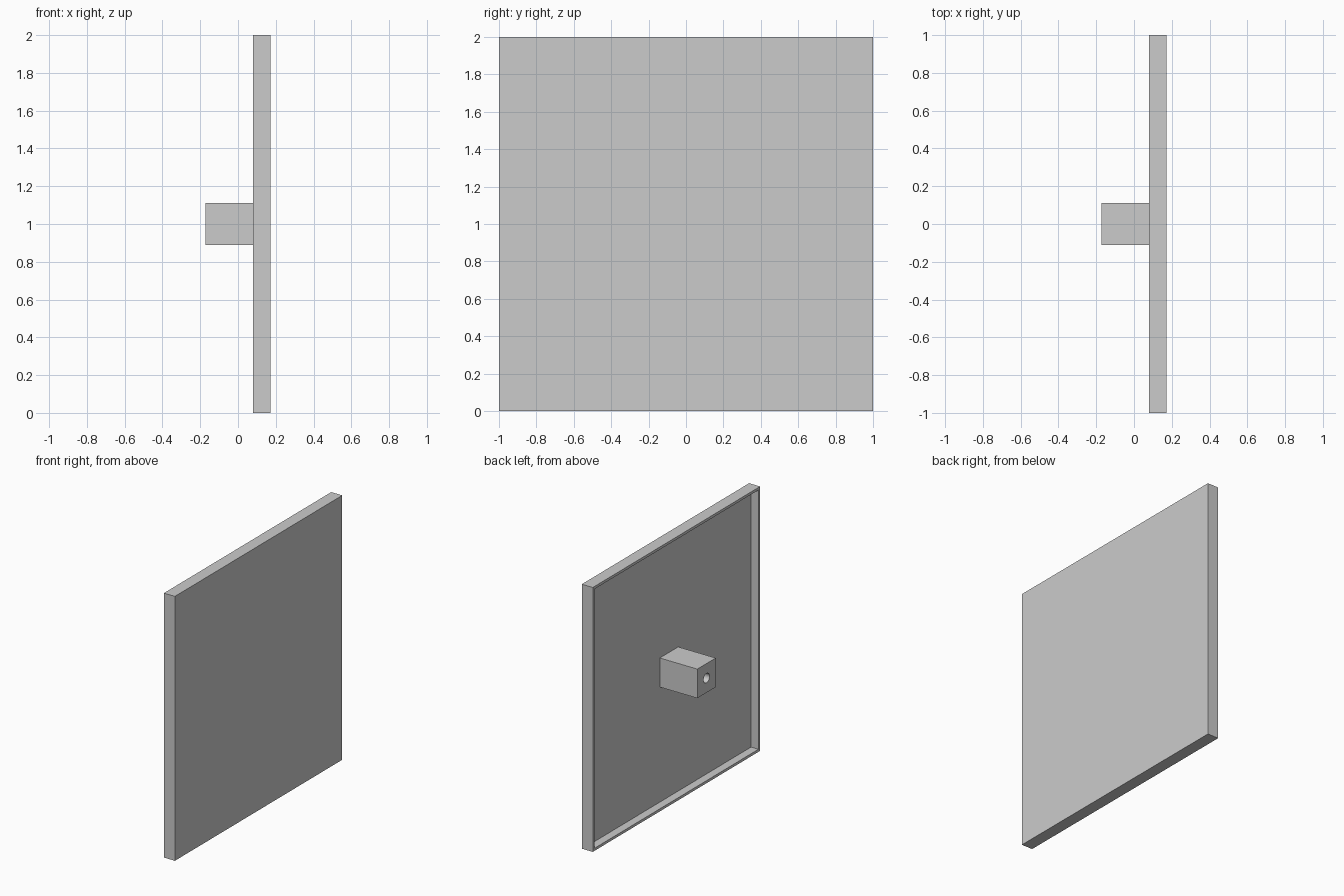
import bpy
import bmesh
from math import radians
from mathutils import Matrix, Vector

default = bpy.data.objects.get("Cube")
if default:
    bpy.data.objects.remove(default, do_unlink=True)

HALF_X = 0.172      # half of the total depth
RIM_X = 0.08        # open edge of the tray
PANEL_X = 0.142     # inner face of the panel
RIM = 0.028         # rim wall thickness
BLOCK = 0.22        # boss width and height
HOLE_RADIUS = 0.035
HOLE_DEPTH = 0.25

grey = bpy.data.materials.new("light_grey")
grey.use_nodes = True
colour = (0.6, 0.6, 0.6, 1)
grey.diffuse_color = colour
grey.node_tree.nodes["Principled BSDF"].inputs["Base Color"].default_value = colour


def add_object(name, bm):
    mesh = bpy.data.meshes.new(name)
    bm.to_mesh(mesh)
    bm.free()
    mesh.materials.append(grey)
    obj = bpy.data.objects.new(name, mesh)
    bpy.context.collection.objects.link(obj)
    return obj


def box(x_min, x_max, width):
    """Square box centred on y = 0, z = 1."""
    bm = bmesh.new()
    place = Matrix.Translation(((x_min + x_max) / 2, 0, 1))
    size = Matrix.Diagonal((x_max - x_min, width, width, 1))
    bmesh.ops.create_cube(bm, size=1, matrix=place @ size)
    return bm


# Square panel with a shallow recess behind its rim
bm = box(RIM_X, HALF_X, 2)
open_face = min(bm.faces, key=lambda f: f.calc_center_median().x)
bmesh.ops.inset_region(bm, faces=[open_face], thickness=RIM)
floor = bmesh.ops.extrude_discrete_faces(bm, faces=[open_face])["faces"][0]
bmesh.ops.translate(bm, verts=floor.verts, vec=Vector((PANEL_X - RIM_X, 0, 0)))
bmesh.ops.recalc_face_normals(bm, faces=bm.faces)
add_object("rimmed_panel", bm)

# Mounting boss in the middle of the recess
boss = add_object("mounting_boss", box(-HALF_X, PANEL_X, BLOCK))

# Blind hole drilled into the end of the boss
bm = bmesh.new()
drill_place = Matrix.Translation((-HALF_X, 0, 1)) @ Matrix.Rotation(radians(90), 4, "Y")
bmesh.ops.create_cone(bm, cap_ends=True, segments=32, radius1=HOLE_RADIUS,
                      radius2=HOLE_RADIUS, depth=2 * HOLE_DEPTH, matrix=drill_place)
drill = add_object("hole_cutter", bm)
drill.hide_render = True

cut = boss.modifiers.new("hole", "BOOLEAN")
cut.operation = "DIFFERENCE"
cut.solver = "EXACT"
cut.object = drill
bpy.ops.object.select_all(action="DESELECT")
boss.select_set(True)
bpy.context.view_layer.objects.active = boss
bpy.ops.object.modifier_apply(modifier=cut.name)
bpy.data.objects.remove(drill, do_unlink=True)
bpy.ops.object.shade_smooth_by_angle(angle=radians(30))
